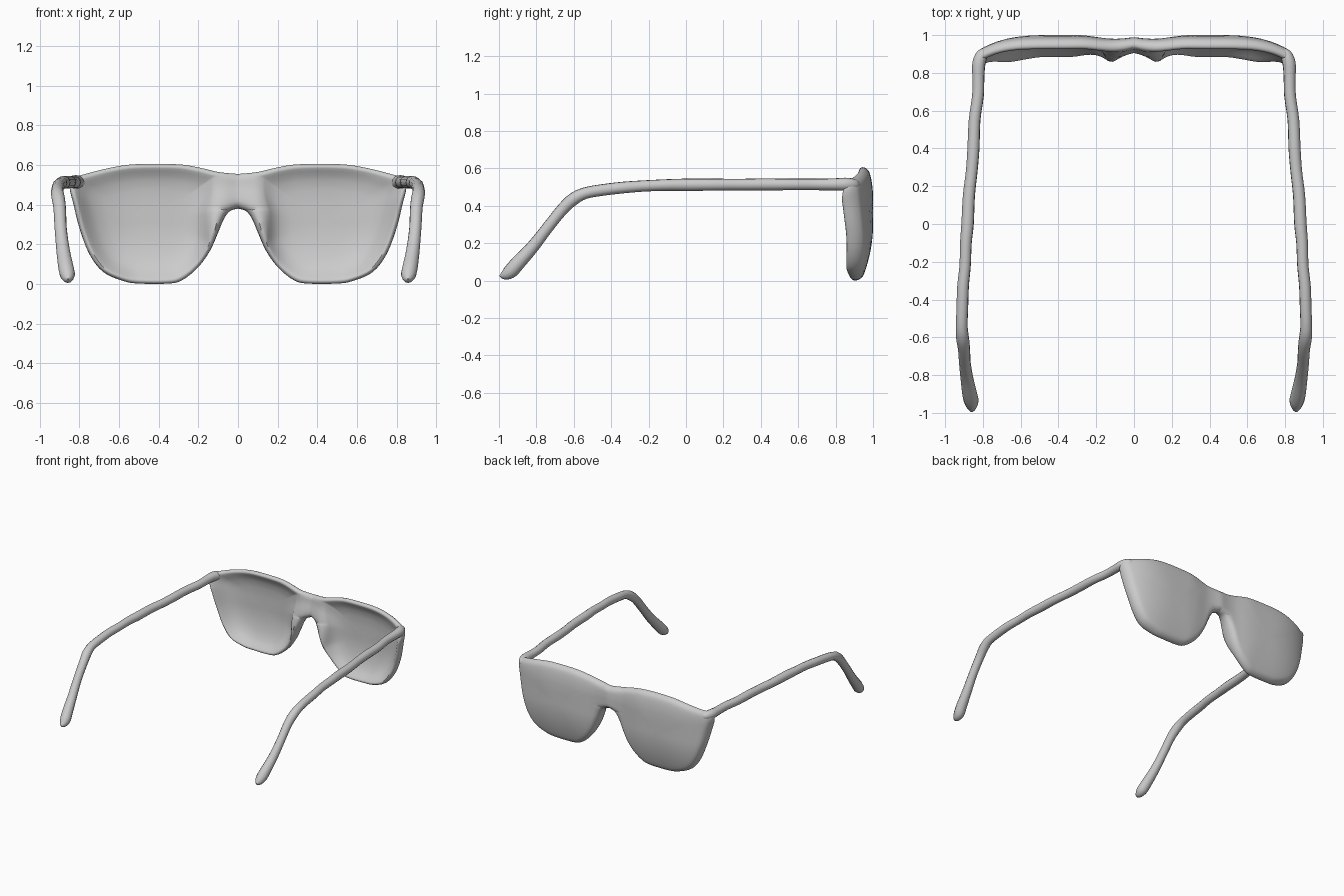
import bpy, bmesh, math
from mathutils import Vector

if "Cube" in bpy.data.objects:
    bpy.data.objects.remove(bpy.data.objects["Cube"])

grey = bpy.data.materials.new("light_grey")
grey.diffuse_color = (0.6, 0.6, 0.6, 1)
grey.use_nodes = True
grey.node_tree.nodes["Principled BSDF"].inputs["Base Color"].default_value = grey.diffuse_color


def finish(ob):
    bpy.ops.object.select_all(action='DESELECT')
    ob.select_set(True)
    bpy.context.view_layer.objects.active = ob
    bpy.ops.object.shade_smooth_by_angle(angle=math.radians(60))


def smooth_path(pts, steps):
    """Catmull-Rom curve through the points."""
    out = []
    for i in range(len(pts) - 1):
        p0, p1, p2 = pts[max(i - 1, 0)], pts[i], pts[i + 1]
        p3 = pts[min(i + 2, len(pts) - 1)]
        for k in range(steps):
            t = k / steps
            out.append(0.5 * (2 * p1 + (p2 - p0) * t + (2 * p0 - 5 * p1 + 4 * p2 - p3) * t * t
                              + (3 * p1 - p0 - 3 * p2 + p3) * t ** 3))
    return out + [pts[-1]]


def ramp(v, a, b):
    t = min(1, max(0, (v - a) / (b - a)))
    return t * t * (3 - 2 * t)


# Half outline of the front, from the top of the bridge round the lens to the nose arch
outline = smooth_path([Vector(p) for p in [
    (0, .555), (.1, .565), (.2, .588), (.31, .604), (.52, .604), (.65, .585), (.77, .555),
    (.83, .535), (.85, .49), (.83, .4), (.80, .28), (.75, .15), (.68, .06), (.58, .015),
    (.5, .002), (.35, .002), (.28, .02), (.2, .085), (.14, .17), (.1, .26), (.07, .33),
    (.04, .368), (0, .38)]], 4)
seam = [Vector((0, .38 + .175 * k / 10)) for k in range(1, 10)]
loop = outline + seam
centre = Vector((.45, .31))


def front_y(x, z):
    """Outer face: wraps back at the temples, leans in at top and bottom."""
    y = 1.0 - .09 * (max(0, x - .42) / .42) ** 3 - .02 * ramp(.3 - x, 0, .2)
    y += .008 * math.exp(-(x / .05) ** 2)
    y -= .062 * (max(0, .3 - z) / .3) ** 2
    return y - .025 * (max(0, z - .45) / .15) ** 2


def rim_depth(x, z):
    """Frame depth, thicker at the temples and the nose pads."""
    nose = math.exp(-((x - .11) / .08) ** 2 - ((z - .24) / .2) ** 2)
    bridge = math.exp(-(x / .08) ** 2) * (1 - ramp(z, .42, .54))
    low = 1 - ramp(z, .42, .56)
    return .057 + .01 * low + .03 * ramp(x, .48, .68) * low + .06 * nose + .012 * bridge


def edge_distance(p):
    best = 9
    for a, b in zip(outline, outline[1:]):
        d = b - a
        t = min(1, max(0, (p - a).dot(d) / d.length_squared))
        best = min(best, (p - a - d * t).length)
    return best


# Rings: (blend from outline to lens edge, scale of lens edge, basin amount)
rings = [(0, 1, 0), (.06, 1, 0), (.18, 1, 0), (.4, 1, 0), (.7, 1, .03), (1, 1, .15),
         (1, .95, .34), (1, .88, .6), (1, .78, .83), (1, .6, .97), (1, .35, 1), (1, .12, 1)]

bm = bmesh.new()
sides = {1: [], -1: []}
for blend, scale, basin in rings:
    rows = {1: [], -1: []}
    for p in loop:
        lens = centre + (p - centre) * .92
        lens.x = max(lens.x, .12 + .03 * ramp(.5 - p.y, 0, .15) * (p.x < .13))
        q = p.lerp(centre + (lens - centre) * scale, blend)
        depth = rim_depth(q.x, q.y)
        u = 1 - min(1, edge_distance(q) / .035)
        h = depth / 2 * math.sqrt(max(0, 1 - u * u))
        mid = front_y(q.x, q.y) - depth / 2
        back = (mid - h) * (1 - basin) + (front_y(q.x, q.y) - .03) * basin
        rows[1].append(bm.verts.new((q.x, mid + h, q.y)))
        rows[-1].append(bm.verts.new((q.x, back, q.y)))
    for s in rows:
        sides[s].append(rows[s])
n = len(loop)
for grid in sides.values():
    for a, b in zip(grid, grid[1:]):
        for i in range(n):
            j = (i + 1) % n
            bm.faces.new((a[i], a[j], b[j], b[i]))
    bm.faces.new(grid[-1])
bmesh.ops.remove_doubles(bm, verts=bm.verts, dist=.0004)
bmesh.ops.recalc_face_normals(bm, faces=bm.faces)
me = bpy.data.meshes.new("front_frame")
bm.to_mesh(me)
bm.free()
me.materials.append(grey)
frame = bpy.data.objects.new("front_frame", me)
bpy.context.collection.objects.link(frame)
mirror = frame.modifiers.new("mirror", 'MIRROR')
mirror.use_clip = True
mirror.merge_threshold = .001
finish(frame)

# Temple arms: x, y, z, radius along the path from the hinge to the ear tip
arm_path = [(.755, .915, .508, .012), (.778, .91, .51, .022), (.804, .895, .513, .032),
            (.821, .85, .515, .035), (.824, .78, .514, .032), (.826, .68, .514, .031),
            (.844, .55, .514, .031), (.850, .4, .514, .032), (.859, .28, .513, .031),
            (.874, .15, .513, .032), (.881, 0, .512, .033), (.890, -.1, .511, .031),
            (.894, -.22, .506, .03), (.905, -.33, .498, .031), (.909, -.45, .484, .031),
            (.912, -.54, .467, .031), (.908, -.6, .437, .034), (.900, -.66, .382, .032),
            (.895, -.74, .283, .031), (.884, -.82, .18, .034), (.870, -.9, .092, .039),
            (.862, -.935, .053, .039), (.859, -.962, .034, .031), (.858, -.982, .027, .019),
            (.858, -.996, .025, .004)]


def arm(name, side):
    pts = smooth_path([Vector(p) for p in arm_path], 3)
    cu = bpy.data.curves.new(name, 'CURVE')
    cu.dimensions = '3D'
    cu.bevel_depth = 1
    cu.bevel_resolution = 4
    cu.use_fill_caps = True
    sp = cu.splines.new('POLY')
    sp.points.add(len(pts) - 1)
    for point, p in zip(sp.points, pts):
        point.co = (side * p[0], p[1], p[2], 1)
        point.radius = p[3]
    cu.materials.append(grey)
    ob = bpy.data.objects.new(name, cu)
    bpy.context.collection.objects.link(ob)
    bpy.ops.object.select_all(action='DESELECT')
    ob.select_set(True)
    bpy.context.view_layer.objects.active = ob
    bpy.ops.object.convert(target='MESH')
    finish(bpy.context.view_layer.objects.active)


arm("right_arm", 1)
arm("left_arm", -1)
